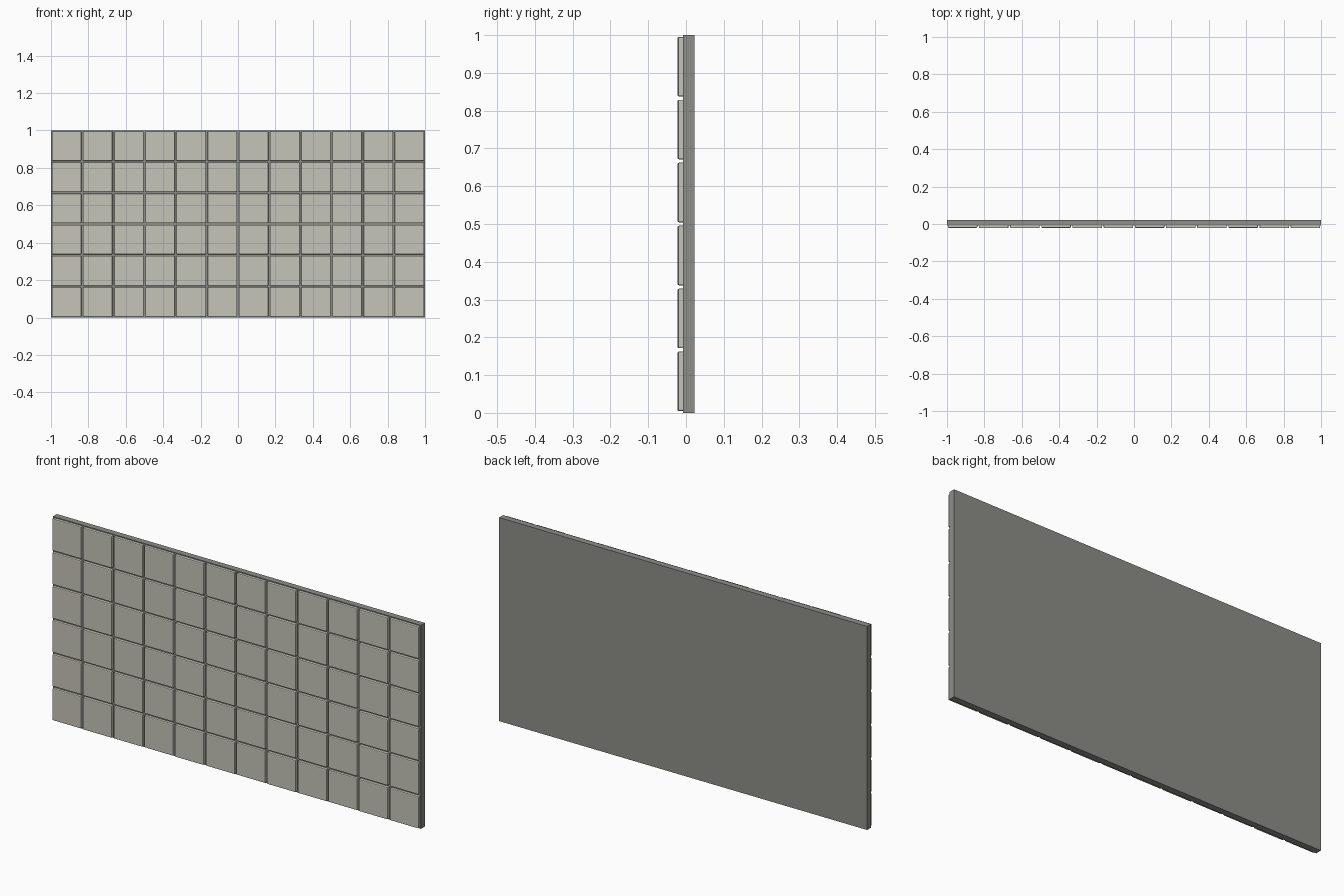
import bpy

if "Cube" in bpy.data.objects:
    bpy.data.objects.remove(bpy.data.objects["Cube"])

COLS, ROWS = 12, 6
PITCH = 1 / 6
GAP = 0.009
FACE = -0.008      # front of the backing board
BACK = 0.0225


def material(name, rgb):
    m = bpy.data.materials.new(name)
    m.diffuse_color = (*rgb, 1)
    m.use_nodes = True
    m.node_tree.nodes["Principled BSDF"].inputs["Base Color"].default_value = m.diffuse_color
    return m


def box(name, lo, hi, mat, bevel=0):
    bpy.ops.mesh.primitive_cube_add(size=1, location=[(a + b) / 2 for a, b in zip(lo, hi)])
    ob = bpy.context.object
    ob.name = name
    ob.scale = [b - a for a, b in zip(lo, hi)]
    bpy.ops.object.transform_apply(location=False, rotation=False, scale=True)
    ob.data.materials.append(mat)
    if bevel:
        mod = ob.modifiers.new("bevel", 'BEVEL')
        mod.width = bevel
        mod.segments = 2
    return ob


grout = material("grout", (0.27, 0.27, 0.25))
glaze = material("glaze", (0.56, 0.56, 0.49))

# Backing board
box("backing_board", (-1, FACE, 0), (1, BACK, 1), grout)

# Tiles, slightly varied in thickness from column to column
for c in range(COLS):
    front = (-0.0205, -0.0225, -0.0215)[c % 3]
    for r in range(ROWS):
        x, z = -1 + c * PITCH, r * PITCH
        box(f"tile_{r + 1}_{c + 1}",
            (x + GAP / 2, front, z + GAP / 2),
            (x + PITCH - GAP / 2, FACE + 0.004, z + PITCH - GAP / 2),
            glaze, bevel=0.004)
